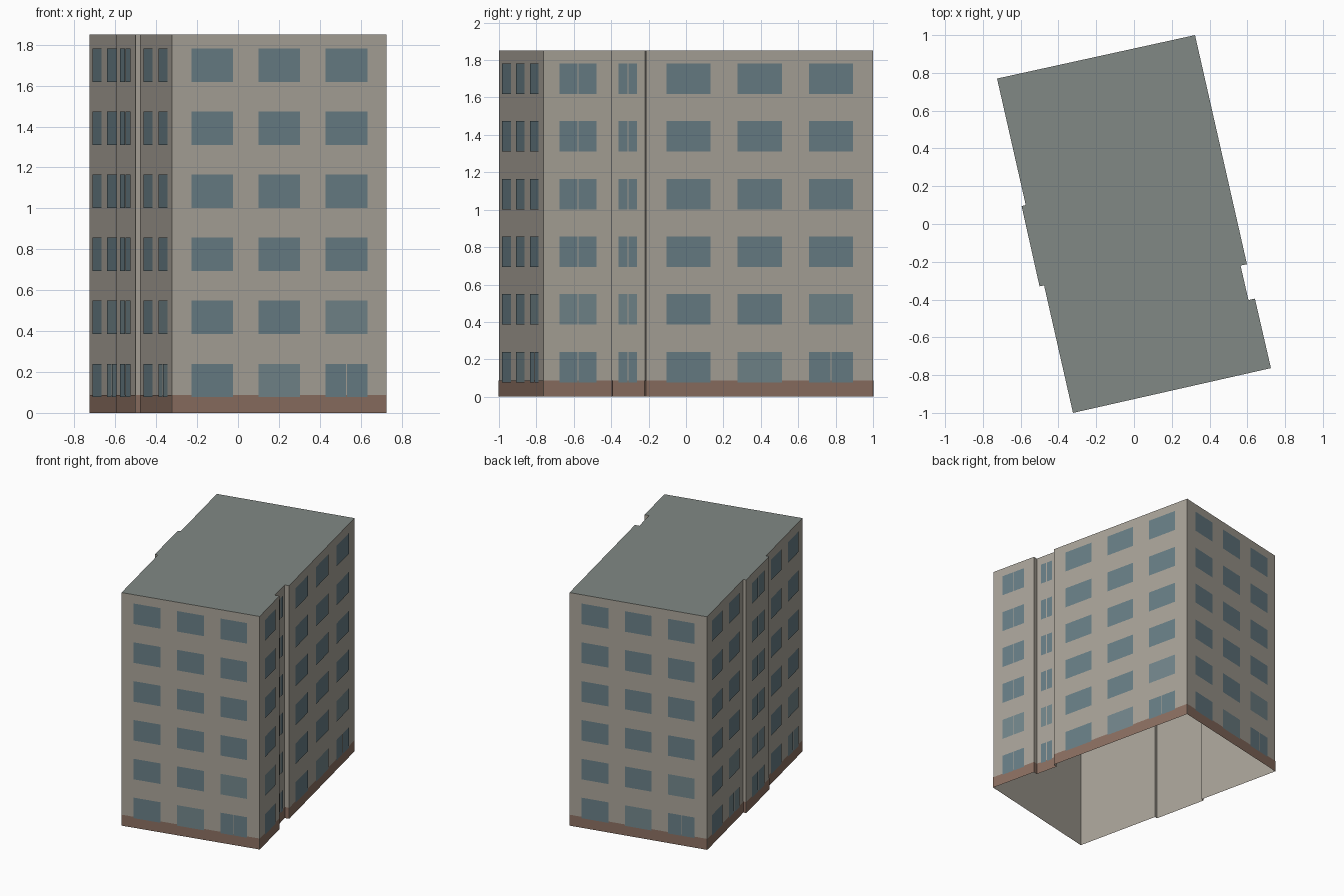
import bpy
import bmesh
from mathutils import Vector

if "Cube" in bpy.data.objects:
    bpy.data.objects.remove(bpy.data.objects["Cube"])

HEIGHT, FLOORS = 1.85, 6
STOREY = HEIGHT / FLOORS

# Footprint, counter-clockwise, with the number of window columns on the wall
# that starts at each corner
PLAN = [
    (-0.323, -1.0, 3), (0.725, -0.763, 1),
    (0.640, -0.395, 0), (0.606, -0.403, 1), (0.564, -0.220, 0),
    (0.598, -0.213, 3), (0.323, 1.0, 3),
    (-0.725, 0.77, 2), (-0.573, 0.100, 0), (-0.595, 0.095, 1),
    (-0.500, -0.330, 0), (-0.476, -0.325, 2),
]
CORNERS = [Vector((x, y, 0)) for x, y, n in PLAN]
WALLS = [(a, CORNERS[(i + 1) % len(PLAN)], PLAN[i][2]) for i, a in enumerate(CORNERS)]


def material(name, rgb):
    mat = bpy.data.materials.new(name)
    mat.diffuse_color = (*rgb, 1)
    mat.use_nodes = True
    mat.node_tree.nodes["Principled BSDF"].inputs["Base Color"].default_value = mat.diffuse_color
    return mat


def make(name, faces, mat):
    """Build one object from a list of corner lists."""
    bm = bmesh.new()
    for pts in faces:
        bm.faces.new([bm.verts.new(p) for p in pts])
    bmesh.ops.remove_doubles(bm, verts=bm.verts, dist=1e-5)
    mesh = bpy.data.meshes.new(name)
    bm.to_mesh(mesh)
    bm.free()
    mesh.materials.append(mat)
    obj = bpy.data.objects.new(name, mesh)
    bpy.context.collection.objects.link(obj)
    return obj


def panel(a, b, s0, s1, z0, z1, lift=0.0):
    """Upright rectangle on wall a-b between fractions s0 and s1."""
    out = (b - a).cross(Vector((0, 0, 1))).normalized() * lift
    p, q = a.lerp(b, s0) + out, a.lerp(b, s1) + out
    low, high = Vector((0, 0, z0)), Vector((0, 0, z1))
    return [p + low, q + low, q + high, p + high]


wall_mat = material("wall_plaster", (0.40, 0.37, 0.32))
roof_mat = material("roof_grey", (0.22, 0.25, 0.235))
base_mat = material("base_brick", (0.26, 0.16, 0.12))
glass_mat = material("glass", (0.14, 0.21, 0.24))
light_mat = material("light_glass", (0.17, 0.24, 0.26))

# Outer walls (open underneath), flat roof and the coloured base band
make("walls", [panel(a, b, 0, 1, 0, HEIGHT) for a, b, n in WALLS], wall_mat)
make("roof", [[c + Vector((0, 0, HEIGHT)) for c in CORNERS]], roof_mat)
make("base_band", [panel(a, b, 0, 1, 0, 0.087, 0.002) for a, b, n in WALLS], base_mat)

# Windows: evenly spaced bays on every storey, some split into two panes
dark, light = [], []
for a, b, n in WALLS:
    for col in range(n):
        bay = 0.94 / n
        mid = 0.03 + bay * (col + 0.5)
        half = bay * (0.31 if n > 1 else 0.285)
        for floor in range(FLOORS):
            z0 = floor * STOREY + 0.077
            z1 = z0 + 0.163
            last = col == n - 1
            bright = (floor == 0 and col == 1) or (floor == 1 and last)
            split = n == 1 or (floor == 0 and last)
            gap = 0.0025 / (b - a).length
            if split:
                spans = [(mid - half, mid - gap), (mid + gap, mid + half)]
            else:
                spans = [(mid - half, mid + half)]
            for s0, s1 in spans:
                (light if bright else dark).append(panel(a, b, s0, s1, z0, z1, 0.004))
make("windows", dark, glass_mat)
make("light_windows", light, light_mat)
